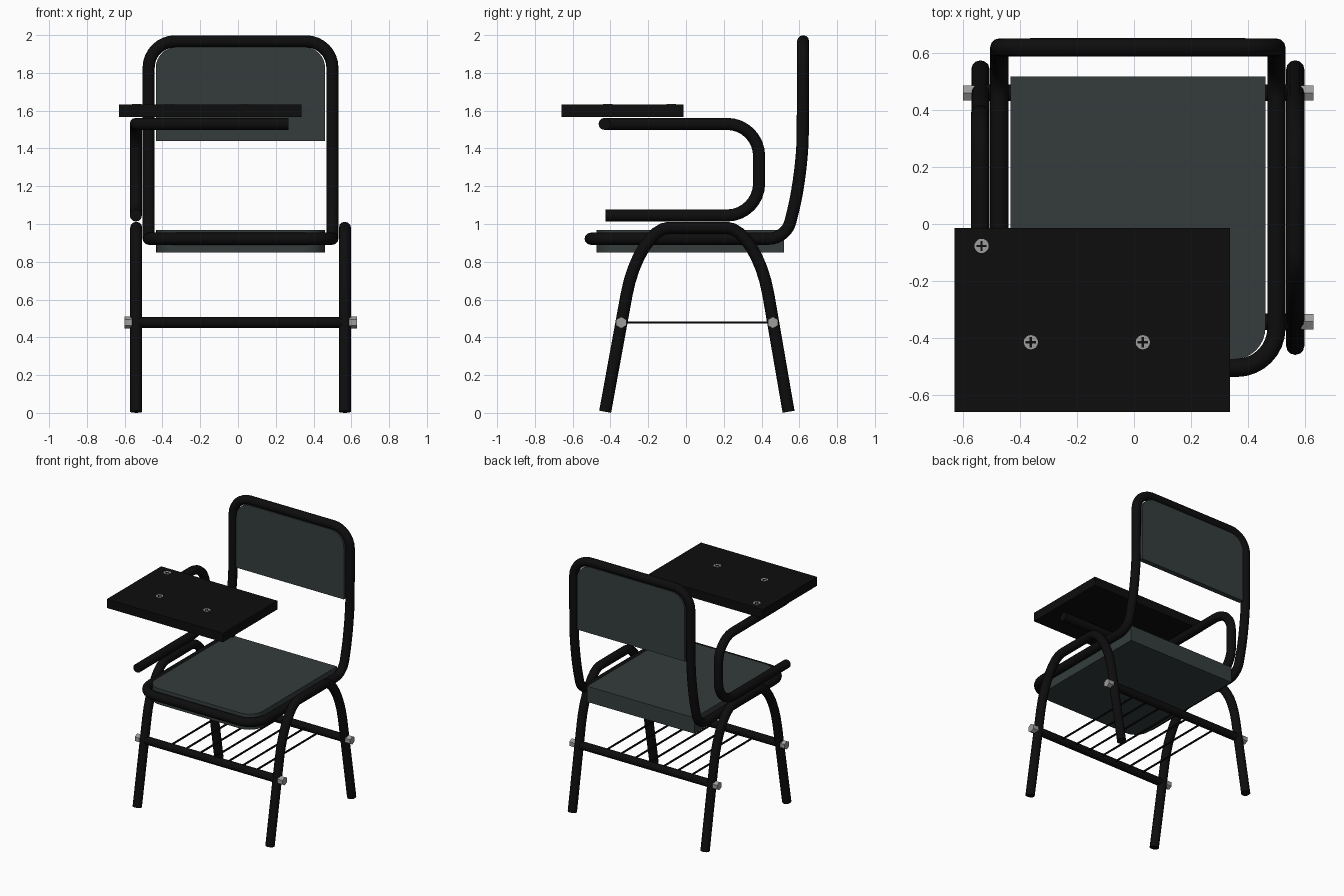
import bpy, bmesh, math
from mathutils import Vector

if "Cube" in bpy.data.objects:
    bpy.data.objects.remove(bpy.data.objects["Cube"])


def material(name, rgb):
    m = bpy.data.materials.new(name)
    m.diffuse_color = (*rgb, 1)
    m.use_nodes = True
    m.node_tree.nodes["Principled BSDF"].inputs["Base Color"].default_value = m.diffuse_color
    return m


BLACK = material("black paint", (0.004, 0.004, 0.004))
SLATE = material("slate panel", (0.035, 0.046, 0.046))
STEEL = material("bolt steel", (0.34, 0.34, 0.33))


def fillet(pts, cyclic=False, steps=8):
    """Each point is (x, y, z, trim_in, trim_out); corners become smooth bends."""
    out, n = [], len(pts)
    for i, p in enumerate(pts):
        c = Vector(p[:3])
        if len(p) < 5 or (not cyclic and i in (0, n - 1)):
            out.append(c)
            continue
        a = c + (Vector(pts[i - 1][:3]) - c).normalized() * p[3]
        b = c + (Vector(pts[(i + 1) % n][:3]) - c).normalized() * p[4]
        h1, h2 = a.lerp(c, 0.55), b.lerp(c, 0.55)
        for k in range(steps + 1):
            t = k / steps
            s = 1 - t
            out.append(a * s**3 + h1 * 3 * s * s * t + h2 * 3 * s * t * t + b * t**3)
    return out


def tube(name, pts, r, mat=BLACK, cyclic=False, res=4):
    cu = bpy.data.curves.new(name, 'CURVE')
    cu.dimensions = '3D'
    cu.bevel_depth, cu.bevel_resolution, cu.use_fill_caps = r, res, True
    sp = cu.splines.new('POLY')
    path = fillet(pts, cyclic)
    sp.points.add(len(path) - 1)
    for q, p in zip(sp.points, path):
        q.co = (*p, 1)
    sp.use_cyclic_u = cyclic
    ob = bpy.data.objects.new(name, cu)
    bpy.context.collection.objects.link(ob)
    cu.materials.append(mat)
    bpy.ops.object.select_all(action='DESELECT')
    ob.select_set(True)
    bpy.context.view_layer.objects.active = ob
    bpy.ops.object.convert(target='MESH')
    bpy.ops.object.shade_smooth_by_angle(angle=math.radians(40))
    return ob


def prism(name, outline, push, mat):
    """Extrude a closed outline along the push vector."""
    bm = bmesh.new()
    f = bm.faces.new([bm.verts.new(p) for p in outline])
    ext = bmesh.ops.extrude_face_region(bm, geom=[f], use_keep_orig=True)
    bmesh.ops.translate(bm, vec=push, verts=[v for v in ext["geom"] if isinstance(v, bmesh.types.BMVert)])
    bmesh.ops.recalc_face_normals(bm, faces=bm.faces)
    me = bpy.data.meshes.new(name)
    bm.to_mesh(me)
    bm.free()
    me.materials.append(mat)
    ob = bpy.data.objects.new(name, me)
    bpy.context.collection.objects.link(ob)
    return ob


def rect(x0, x1, y0, y1, z):
    return [(x0, y0, z), (x1, y0, z), (x1, y1, z), (x0, y1, z)]


def disc(x, y, z, r, n, axis='Z'):
    ring = [(r * math.cos(2 * math.pi * k / n), r * math.sin(2 * math.pi * k / n)) for k in range(n)]
    return [(x + u, y + v, z) if axis == 'Z' else (x, y + v, z + u) for u, v in ring]


R = 0.032
XL, XR = -0.473, 0.5

# bent tube forming the seat rim and the backrest loop
tube("seat_and_back_frame", [
    (XL, -0.505, 0.922, 0.14, 0.14), (XR, -0.505, 0.922, 0.14, 0.14),
    (XR, 0.53, 0.922, 0.09, 0.09), (XR, 0.617, 1.27, 0.2, 0.2),
    (XR, 0.62, 1.967, 0.14, 0.14), (XL, 0.62, 1.967, 0.14, 0.14),
    (XL, 0.617, 1.27, 0.2, 0.2), (XL, 0.53, 0.922, 0.09, 0.09)], R, cyclic=True)

# side leg loops
for side, x in (("left", -0.539), ("right", 0.566)):
    tube(side + "_leg_loop", [
        (x, -0.428, 0.006), (x, -0.25, 0.98, 0.36, 0.16),
        (x, 0.375, 0.98, 0.16, 0.36), (x, 0.543, 0.006)], R)

# seat, rounded at the front corners
prism("seat", fillet([(-0.433, -0.475, 0.85, 0.11, 0.11), (0.461, -0.475, 0.85, 0.11, 0.11),
                      (0.461, 0.518, 0.85), (-0.433, 0.518, 0.85)], True),
      (0, 0, 0.118), SLATE)

# backrest, rounded at the top corners
prism("backrest", fillet([(-0.435, 0.6, 1.44), (0.461, 0.6, 1.44),
                          (0.461, 0.6, 1.937, 0.11, 0.11), (-0.435, 0.6, 1.937, 0.11, 0.11)], True),
      (0, 0.038, 0), SLATE)

# armrest tube that carries the writing board
XA = -0.541
tube("arm_tube", [
    (XA, -0.427, 1.045), (XA, 0.387, 1.045, 0.17, 0.17), (XA, 0.387, 1.53, 0.17, 0.17),
    (XA, -0.431, 1.53, 0.035, 0.035), (0.267, -0.431, 1.53)], R)

# writing board with cross-head screws
prism("writing_board", rect(-0.63, 0.337, -0.66, -0.014, 1.566), (0, 0, 0.066), BLACK)
for i, (x, y) in enumerate([(-0.535, -0.077), (-0.362, -0.415), (0.031, -0.415)]):
    prism(f"screw_{i}", disc(x, y, 1.63, 0.025, 20), (0, 0, 0.004), STEEL)
    for w, h in ((0.018, 0.004), (0.004, 0.018)):
        prism(f"screw_slot_{i}", rect(x - w, x + w, y - h, y + h, 1.633), (0, 0, 0.002), BLACK)

# crossbars with end bolts
for side, y in (("front", -0.343), ("rear", 0.46)):
    tube(side + "_crossbar", [(-0.545, y, 0.478), (0.57, y, 0.478)], 0.029)
    for end, x, d in (("left", -0.56, -0.04), ("right", 0.587, 0.043)):
        prism(f"{side}_{end}_bolt", disc(x, y, 0.478, 0.031, 6, 'X'), (d, 0, 0), STEEL)

# book rack rods
for i in range(7):
    x = 0.013 + (i - 3) * 0.118
    tube(f"rack_rod_{i}", [(x, -0.343, 0.478), (x, 0.46, 0.478)], 0.007, res=1)
